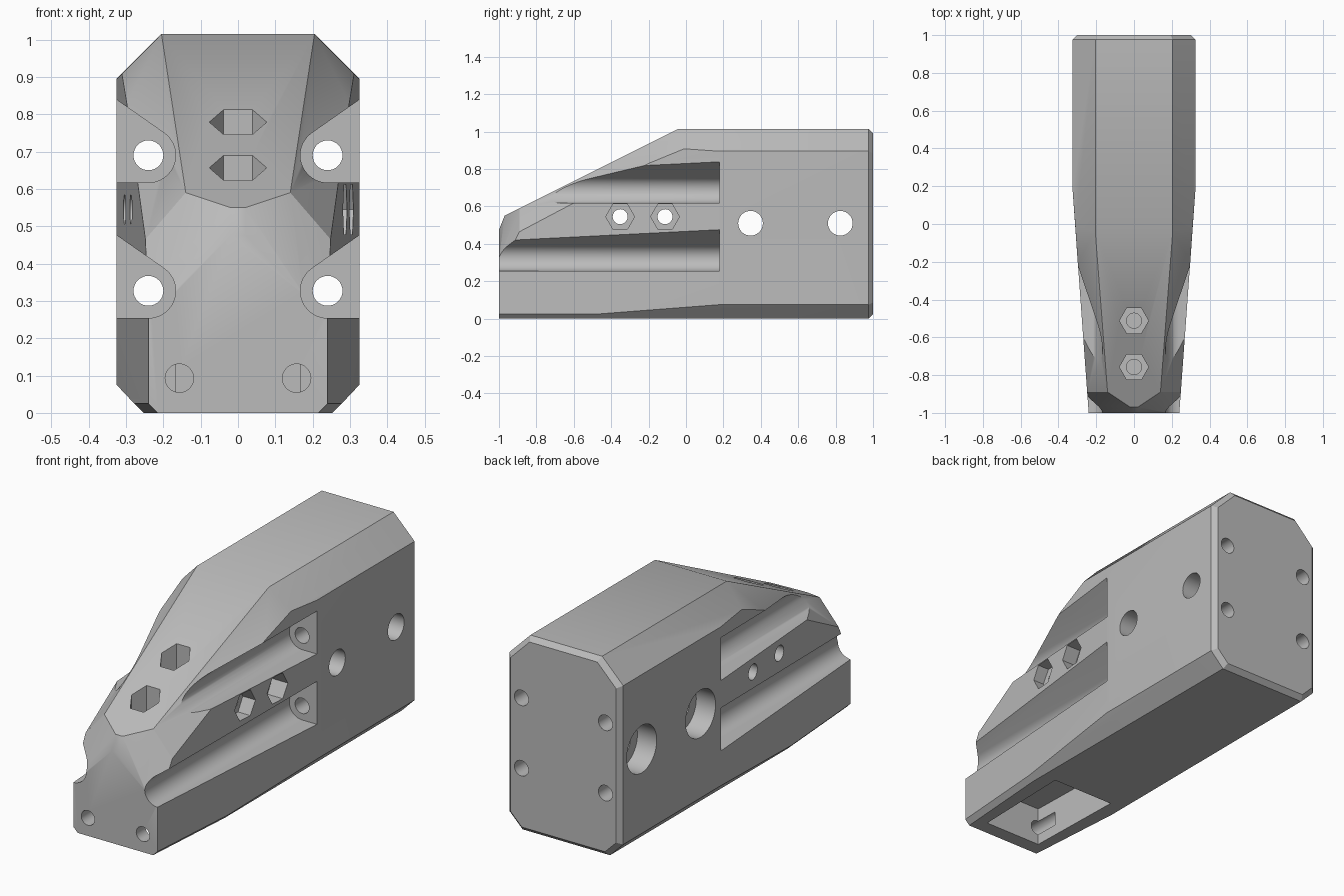
import bpy, bmesh, math

cube = bpy.data.objects.get("Cube")
if cube:
    bpy.data.objects.remove(cube, do_unlink=True)

grey = bpy.data.materials.new("plain grey")
grey.use_nodes = True
colour = (0.5, 0.5, 0.5, 1)
grey.diffuse_color = colour
grey.node_tree.nodes["Principled BSDF"].inputs["Base Color"].default_value = colour


def make_object(name, bm):
    bmesh.ops.recalc_face_normals(bm, faces=bm.faces)
    mesh = bpy.data.meshes.new(name)
    bm.to_mesh(mesh)
    bm.free()
    obj = bpy.data.objects.new(name, mesh)
    bpy.context.collection.objects.link(obj)
    mesh.materials.append(grey)
    return obj


def ring(u, v, r, n=32):
    """Regular polygon with a corner on the u axis."""
    return [(u + r * math.cos(math.tau * i / n), v + r * math.sin(math.tau * i / n))
            for i in range(n)]


# Tapered body: hull of half sections mirrored across x
def section(y, inset=0.0):
    return [(0.25 - inset / 2, y, inset), (0.325 - inset, y, 0.075 + inset / 2),
            (0.325 - inset, y, 0.895 - inset / 2), (0.205 - inset / 2, y, 1.015 - inset)]


half = section(1, 0.024) + section(0.976) + section(0.18)[:3]
half += [(0.205, -0.04, 1.015), (0.311, -0.01, 0.908), (0.298, -0.2, 0.83),
         (0.14, -0.89, 0.59), (0.248, -0.89, 0.465), (0.02, -0.97, 0.55),
         (0.278, -0.47, 0.025), (0.253, -0.47, 0),
         (0.02, -1, 0.475), (0.24, -1, 0.25), (0.24, -1, 0.025), (0.215, -1, 0)]
bm = bmesh.new()
for x, y, z in half:
    for side in (1, -1):
        bm.verts.new((side * x, y, z))
hull = bmesh.ops.convex_hull(bm, input=bm.verts)
spare = {g for g in hull["geom_interior"] + hull["geom_unused"]
         if isinstance(g, bmesh.types.BMVert)}
bmesh.ops.delete(bm, geom=list(spare), context='VERTS')
bmesh.ops.dissolve_limit(bm, angle_limit=math.radians(0.5), verts=bm.verts, edges=bm.edges)
body = make_object("tapered_body", bm)


def cut(name, axis, profile, start, end):
    """Extrude a profile along an axis and subtract it from the body."""
    place = {'X': lambda u, v: (start, u, v),
             'Y': lambda u, v: (u, start, v),
             'Z': lambda u, v: (u, v, start)}[axis]
    bm = bmesh.new()
    face = bm.faces.new([bm.verts.new(place(u, v)) for u, v in profile])
    out = bmesh.ops.extrude_face_region(bm, geom=[face], use_keep_orig=True)
    shift = [(end - start) if a == axis else 0 for a in "XYZ"]
    bmesh.ops.translate(bm, vec=shift,
                        verts=[g for g in out["geom"] if isinstance(g, bmesh.types.BMVert)])
    cutter = make_object(name, bm)
    cutter.hide_render = True
    mod = body.modifiers.new(name, 'BOOLEAN')
    mod.operation = 'DIFFERENCE'
    mod.solver = 'EXACT'
    mod.object = cutter
    bpy.ops.object.modifier_apply(modifier=name)
    bpy.data.objects.remove(cutter, do_unlink=True)


bpy.ops.object.select_all(action='DESELECT')
bpy.context.view_layer.objects.active = body
body.select_set(True)

# Side channels, rounded inside and flaring outward, with rod holes to the back
cx, rad = 0.24, 0.073
for cz in (0.327, 0.69):
    arc = [math.radians(125 + 145 * i / 20) for i in range(21)]
    channel = [(cx + rad * math.cos(a), cz + rad * math.sin(a)) for a in arc]
    top_u, top_v = channel[0]
    channel += [(0.5, cz - rad), (0.5, top_v + 0.7 * (0.5 - top_u))]
    for side in (1, -1):
        cut("channel", 'Y', [(side * u, v) for u, v in channel], -1.2, 0.18)
        cut("rod_hole", 'Y', ring(side * cx, cz, 0.04), 0.1, 1.1)

# Large cross holes, counterbored on the right-hand side
for y in (0.345, 0.825):
    cut("cross_hole", 'X', ring(y, 0.51, 0.066), -0.5, 0.5)
    cut("counterbore", 'X', ring(y, 0.51, 0.122, 48), -0.5, -0.215)

# Small cross holes with nut pockets
for y in (-0.352, -0.112):
    cut("bolt_hole", 'X', ring(y, 0.545, 0.04), -0.5, 0.5)
    cut("nut_pocket", 'X', ring(y, 0.545, 0.077, 6), 0.22, 0.5)

# Nut pockets in the sloping top
for y in (-0.512, -0.757):
    z = 1.035 + y / 2
    cut("top_nut_pocket", 'Z', ring(0, y, 0.077, 6), z - 0.12, 1.2)
    cut("top_bolt_hole", 'Z', ring(0, y, 0.04), 0.3, 1.2)

# Bottom recess and the front holes that open into it
cut("bottom_recess", 'Z', [(-0.163, -0.925), (0.163, -0.925), (0.177, -0.39), (-0.177, -0.39)],
    -0.1, 0.2)
for side in (1, -1):
    cut("front_hole", 'Y', ring(side * 0.157, 0.093, 0.038), -1.1, -0.8)

bpy.ops.object.shade_smooth_by_angle(angle=math.radians(30))
